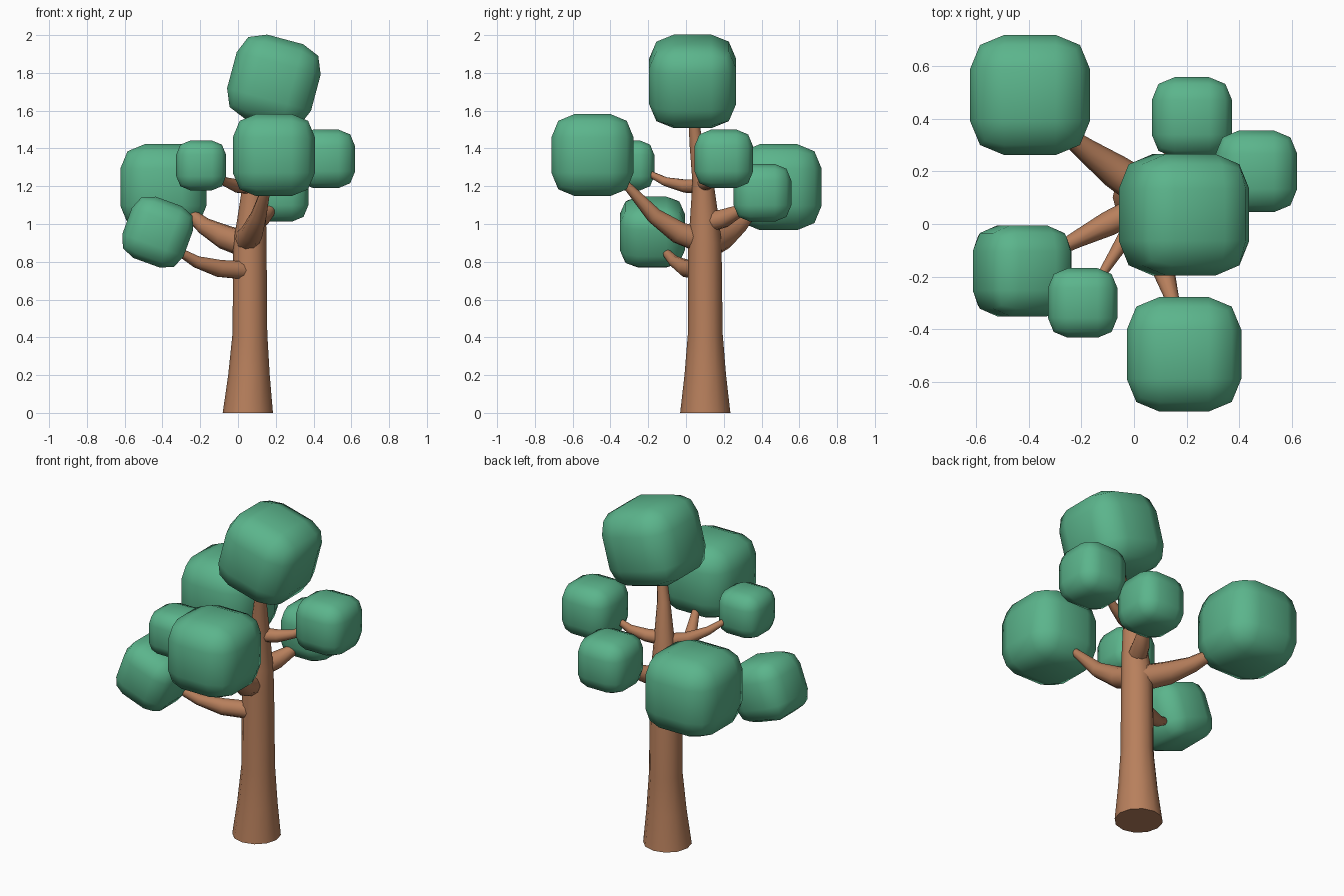
import bpy, bmesh, math
from mathutils import Vector, Matrix

if "Cube" in bpy.data.objects:
    bpy.data.objects.remove(bpy.data.objects["Cube"])


def material(name, rgb):
    m = bpy.data.materials.new(name)
    m.diffuse_color = (*rgb, 1)
    m.use_nodes = True
    m.node_tree.nodes["Principled BSDF"].inputs["Base Color"].default_value = m.diffuse_color
    return m


BARK = material("bark brown", (0.48, 0.215, 0.108))
LEAF = material("leaf green", (0.105, 0.46, 0.262))


def finish(bm, name, mat, angle):
    bmesh.ops.recalc_face_normals(bm, faces=bm.faces)
    me = bpy.data.meshes.new(name)
    bm.to_mesh(me)
    bm.free()
    ob = bpy.data.objects.new(name, me)
    bpy.context.collection.objects.link(ob)
    me.materials.append(mat)
    bpy.ops.object.select_all(action='DESELECT')
    ob.select_set(True)
    bpy.context.view_layer.objects.active = ob
    bpy.ops.object.shade_smooth_by_angle(angle=math.radians(angle))
    return ob


def tube(name, pts, sides, upright=False):
    """Tapered limb through (x, y, z, radius) points."""
    bm = bmesh.new()
    pos = [Vector(p[:3]) for p in pts]
    rings = []
    for i, p in enumerate(pts):
        t = pos[min(i + 1, len(pts) - 1)] - pos[max(i - 1, 0)]
        if upright:
            u, v = Vector((1, 0, 0)), Vector((0, 1, 0))
        else:
            u = t.cross(Vector((0, 0, 1))).normalized()
            v = u.cross(t).normalized()
        ring = []
        for k in range(sides):
            a = 2 * math.pi * k / sides
            ring.append(bm.verts.new(pos[i] + (u * math.cos(a) + v * math.sin(a)) * p[3]))
        rings.append(ring)
    for a, b in zip(rings, rings[1:]):
        for k in range(sides):
            n = (k + 1) % sides
            bm.faces.new((a[k], a[n], b[n], b[k]))
    bm.faces.new(rings[0])
    bm.faces.new(rings[-1])
    return finish(bm, name, BARK, 50)


def leaf_block(name, centre, size, tilt=0):
    """Cube with wide two-step rounded edges, tilted about y."""
    bm = bmesh.new()
    bmesh.ops.create_cube(bm, size=size)
    bmesh.ops.bevel(bm, geom=bm.edges[:], offset=size * 0.285, segments=2,
                    profile=0.5, affect='EDGES', clamp_overlap=True)
    bm.transform(Matrix.Translation(centre) @ Matrix.Rotation(math.radians(tilt), 4, 'Y'))
    return finish(bm, name, LEAF, 60)


# Trunk
tube("trunk", [(0.052, 0.102, 0, 0.133), (0.058, 0.102, 0.2, 0.110),
               (0.063, 0.102, 0.42, 0.092), (0.063, 0.1, 0.9, 0.088),
               (0.072, 0.098, 1.02, 0.077), (0.082, 0.09, 1.22, 0.056),
               (0.11, 0.055, 1.42, 0.036), (0.14, 0.035, 1.6, 0.024)], 12, True)

# Branches
branches = {
    "branch_low_left": [(0.03, 0.065, 0.755, .05), (-0.10, 0.0, 0.765, .047),
                        (-0.22, -0.06, 0.80, .032), (-0.34, -0.125, 0.87, .018)],
    "branch_back_left": [(0.05, 0.12, 0.89, .072), (-0.07, 0.20, 0.93, .065),
                         (-0.18, 0.28, 0.99, .045), (-0.31, 0.38, 1.10, .022)],
    "branch_front": [(0.05, 0.06, 0.92, .066), (0.075, -0.04, 0.955, .06),
                     (0.11, -0.17, 1.045, .043), (0.15, -0.30, 1.19, .024),
                     (0.17, -0.38, 1.27, .018)],
    "branch_upper_left": [(0.07, 0.08, 1.20, .042), (0.0, 0.0, 1.20, .036),
                          (-0.07, -0.11, 1.225, .024), (-0.14, -0.22, 1.28, .014)],
    "branch_right": [(0.09, 0.09, 1.215, .042), (0.18, 0.12, 1.22, .036),
                     (0.27, 0.15, 1.245, .025), (0.37, 0.18, 1.31, .014)],
    "branch_back": [(0.08, 0.12, 1.01, .055), (0.12, 0.20, 1.03, .050),
                    (0.16, 0.27, 1.065, .035), (0.20, 0.35, 1.13, .02)],
}
for name, pts in branches.items():
    tube(name, pts, 10)

# Foliage
leaf_block("foliage_top", (0.19, 0.035, 1.755), 0.46, 15)
leaf_block("foliage_back_left", (-0.395, 0.49, 1.195), 0.456)
leaf_block("foliage_front", (0.19, -0.495, 1.365), 0.435)
leaf_block("foliage_low_left", (-0.425, -0.178, 0.957), 0.345, 20)
leaf_block("foliage_upper_left", (-0.195, -0.30, 1.31), 0.264)
leaf_block("foliage_right", (0.465, 0.20, 1.345), 0.31)
leaf_block("foliage_back", (0.22, 0.405, 1.165), 0.305)
